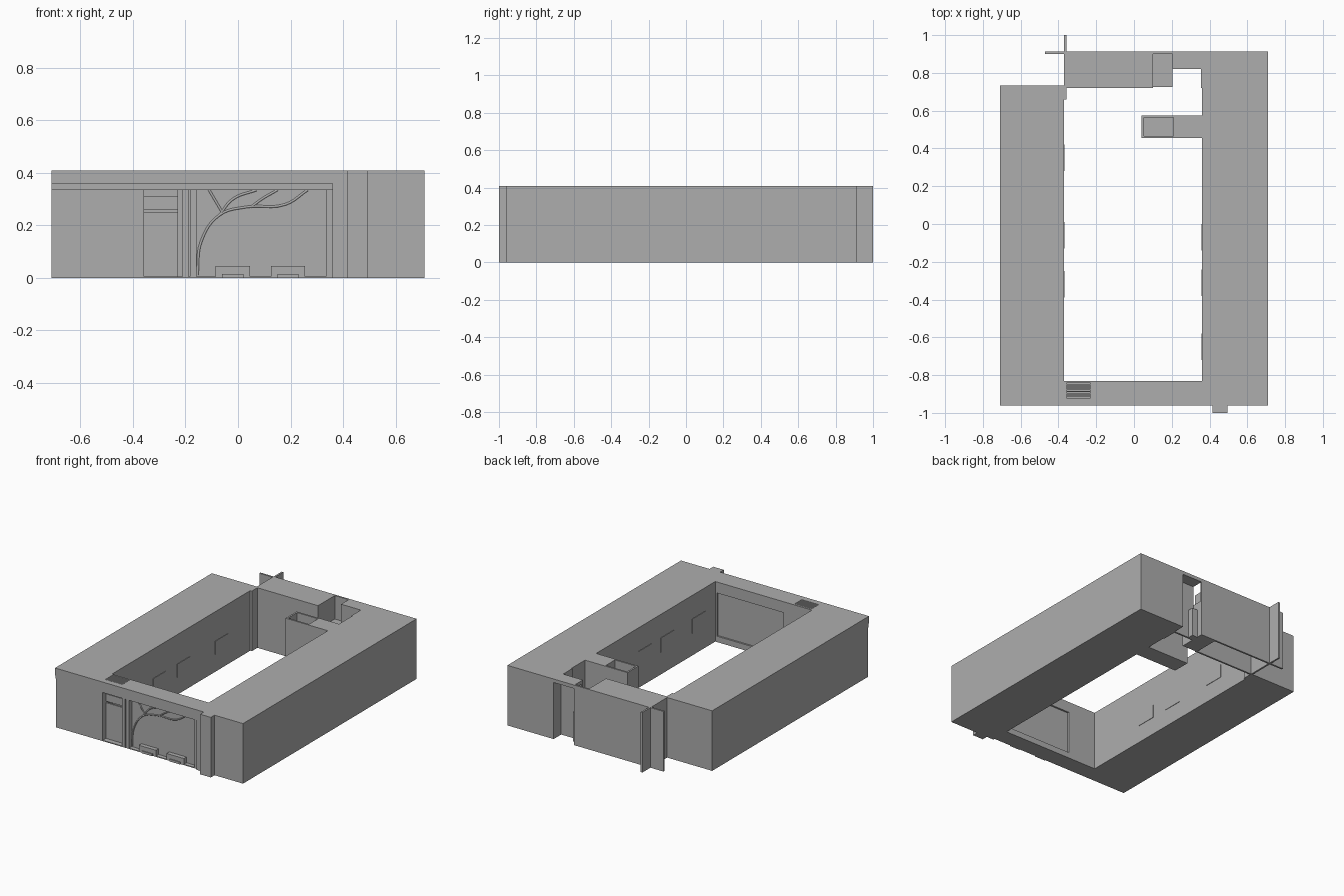
import bpy

cube = bpy.data.objects.get("Cube")
if cube:
    bpy.data.objects.remove(cube, do_unlink=True)

grey = bpy.data.materials.new("plaster_grey")
grey.use_nodes = True
grey.diffuse_color = (.42, .42, .42, 1)
grey.node_tree.nodes["Principled BSDF"].inputs["Base Color"].default_value = grey.diffuse_color

# Main planes of the building
roof, ceiling = .41, .335
outer = .71
court_left, court_right = .36, -.37
front, court_front = -.96, -.83
court_back, back = .72, .913
thin = .012
facade = front + thin
wall_front = front + .04
band_end = .415
niche_right, niche_left = court_right + thin, -.23
room_left, core_left = .1, .205
passage_front = .82
stub_right, stub_inner = .04, .21
stub_front, stub_back = .455, .575


def box(name, x, y, bottom=0, top=roof):
    """Axis-aligned block between two x limits, two y limits and two heights."""
    bpy.ops.mesh.primitive_cube_add(size=1)
    block = bpy.context.object
    block.name = name
    for vert in block.data.vertices:
        side, depth, height = vert.co
        vert.co = (x[side > 0], y[depth > 0], top if height > 0 else bottom)
    block.data.materials.append(grey)


def around(middle, half):
    """Limits lying evenly about a middle value."""
    return middle - half, middle + half


def end_walls(name, x, y):
    """Thin walls on the two y limits of a room."""
    box(name + "_front_wall", x, (y[0], y[0] + thin))
    box(name + "_back_wall", x, (y[1] - thin, y[1]))


# Long wings either side of the courtyard
box("right_wing", (-outer, court_right), (facade, court_back + thin))
box("left_wing", (court_left, outer), (front, back))
box("front_pillar", (band_end, band_end + .08), (-1, front + thin))

# Stepped band across the front
box("front_band", (-outer, band_end), (front, wall_front), .36)
box("front_band_step", (-outer, band_end), (front + thin / 2, wall_front), ceiling, .36)

# Front block with its floor, wall and roof
main_right = -.18
box("front_floor", (court_right, court_left), (facade, court_front), 0, thin / 2)
box("front_main_wall", (main_right, court_left), (wall_front, court_front - thin))
box("front_main_roof", (niche_left, court_left), (facade, court_front), ceiling)

# Entrance niche under a grated roof opening
box("niche_back_wall", (court_right, main_right), (court_front - thin, court_front))
box("niche_outer_wall", (court_right, niche_right), (facade, court_front))
box("niche_inner_wall", (niche_left, main_right), (wall_front, court_front))
for name, bottom, top in (("niche_door", 0, .25), ("niche_sign_plate", .26, .31)):
    box(name, (niche_right, niche_left), around(wall_front + thin, thin / 2), bottom, top)
for step in range(8):
    slat = wall_front - thin / 2 + step * thin
    box("roof_grate_slat", (niche_right, niche_left), (slat, slat + thin / 2), roof - thin * 2, roof - thin / 6)

# Slim entrance columns
for middle, half in ((-.2, thin), (-.17, thin), (.36, thin * 2), (.4, thin)):
    box("entrance_column", around(middle, half), (facade, wall_front + thin), 0, ceiling)

# Raised frame around the courtyard side panel
frame = (court_front - thin, court_front)
box("panel_left_jamb", (court_left - thin, court_left), frame)
box("panel_right_jamb", (main_right, main_right + thin * 2), frame)
box("panel_sill", (main_right, court_left), frame, 0, .04)

# Planters with a low step in front
for middle in (-.02, .19):
    box("planter", around(middle, .065), (facade, wall_front), 0, .045)
    box("planter_step", around(middle, .04), (facade - thin / 2, wall_front), 0, .015)

# Branching tree relief on the front wall
branches = [
    [(-.155, thin), (-.14, .14), (-.07, .24), (.03, .27), (.18, .28), (.265, ceiling)],
    [(-.07, .24), (-.02, .3), (.07, ceiling)],
    [(-.06, .25), (-.11, ceiling)],
    [(.05, .27), (.09, .3), (.15, ceiling)],
]
relief = bpy.data.curves.new("tree_relief", "CURVE")
relief.dimensions = "3D"
relief.bevel_depth = .005
relief.bevel_resolution = 1
relief.resolution_u = 6
for path in branches:
    spline = relief.splines.new("BEZIER")
    spline.bezier_points.add(len(path) - 1)
    for point, (x, z) in zip(spline.bezier_points, path):
        point.co = (x, wall_front, z)
        point.handle_left_type = point.handle_right_type = "AUTO"
relief.materials.append(grey)
bpy.context.collection.objects.link(bpy.data.objects.new("tree_relief", relief))

# Hollow rear room, open below
rear_depth = (court_back, back)
end_walls("rear_room", (court_right, room_left), rear_depth)
box("rear_outer_wall", (court_right, court_right + thin), rear_depth)
box("rear_partition", (room_left - thin, room_left), rear_depth)
box("rear_roof", (court_right, room_left), rear_depth, roof - thin)

# Lower core beside the room, with a full-height back wall
box("rear_low_core", (room_left, core_left), (court_back + thin / 2, back), 0, .25)
box("rear_core_back_wall", (room_left, core_left), (back - thin, back))

# Recessed passage between the core and the left wing
passage = (core_left, court_left)
box("passage_roof", passage, (passage_front, back), roof - thin * 2)
box("passage_wall", passage, (passage_front, passage_front + thin))
box("passage_low_box", (core_left, core_left + .04), (passage_front, passage_front + .05), 0, .2)
box("passage_lining", (court_left - thin / 2, court_left), (court_back, passage_front))

# Thin fins at the back corner
box("rear_fin", (court_right, court_right + thin), (back, 1))
box("cross_fin", (court_right - .1, court_right), (back - thin, back))
box("courtyard_fin", (court_right, court_right + thin), (court_back - .06, court_back))

# Courtyard stub with a sunken shaft
stub_depth = (stub_front, stub_back)
box("stub_block", (stub_inner, court_left), stub_depth)
box("stub_shaft_floor", (stub_right, stub_inner), stub_depth, 0, .2)
box("stub_end_wall", (stub_right, stub_right + thin), stub_depth)
end_walls("stub_shaft", (stub_right, stub_inner), stub_depth)

# Thin window plates on the courtyard faces
plate = thin / 4
for middle in (-.65, -.31, -.07):
    box("left_wing_window", (court_left - plate, court_left), around(middle, .07), .15, .25)
for middle in (-.32, -.06, .35):
    box("right_wing_window", (court_right, court_right + plate), around(middle, .07), .12, .21)
